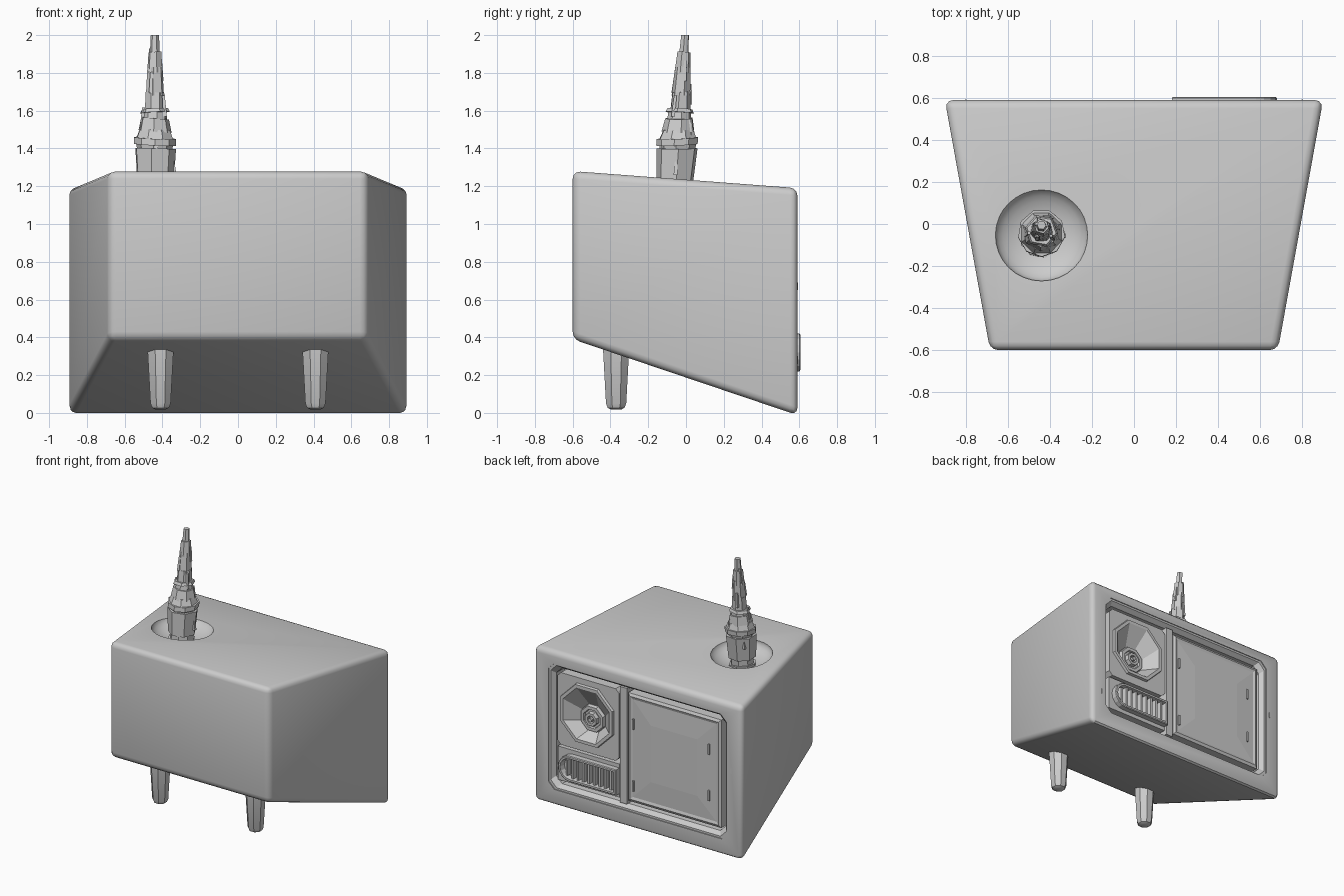
import bpy, bmesh, math, random

if "Cube" in bpy.data.objects:
    bpy.data.objects.remove(bpy.data.objects["Cube"])

random.seed(4)


def loft(name, loops, caps=True, close=False, smooth=False):
    """Skin a list of equal-length point loops into one mesh object."""
    bm = bmesh.new()
    rows = [[bm.verts.new(p) for p in lp] for lp in loops]
    n = len(rows[0])
    pairs = list(zip(rows, rows[1:])) + ([(rows[-1], rows[0])] if close else [])
    for a, b in pairs:
        for i in range(n):
            j = (i + 1) % n
            bm.faces.new((a[i], a[j], b[j], b[i]))
    if caps and not close:
        bm.faces.new(rows[0])
        bm.faces.new(rows[-1])
    bmesh.ops.recalc_face_normals(bm, faces=bm.faces)
    me = bpy.data.meshes.new(name)
    bm.to_mesh(me)
    bm.free()
    ob = bpy.data.objects.new(name, me)
    bpy.context.collection.objects.link(ob)
    if smooth:
        shade(ob)
    return ob


def activate(ob):
    bpy.ops.object.select_all(action='DESELECT')
    ob.select_set(True)
    bpy.context.view_layer.objects.active = ob


def shade(ob):
    activate(ob)
    bpy.ops.object.shade_smooth_by_angle(angle=math.radians(35))


def rect(x0, x1, z0, z1, y):
    return [(x0, y, z0), (x1, y, z0), (x1, y, z1), (x0, y, z1)]


def rrect(x0, x1, z0, z1, y, r=0.05, n=2):
    """Rectangle in the back plane with n points per rounded corner."""
    pts = []
    for k, (cx, cz) in enumerate([(x1 - r, z1 - r), (x0 + r, z1 - r), (x0 + r, z0 + r), (x1 - r, z0 + r)]):
        for i in range(n):
            a = math.pi / 2 * (k + i / (n - 1))
            pts.append((cx + r * math.cos(a), y, cz + r * math.sin(a)))
    return pts


def disc(cx, cz, r, y, n=8, off=0.5):
    """Polygon facing the back."""
    return [(cx + r * math.cos(2 * math.pi * (i + off) / n), y,
             cz + r * math.sin(2 * math.pi * (i + off) / n)) for i in range(n)]


def ring(cx, cy, z, r, n=8, off=0.5, tilt=0.0):
    """Horizontal polygon, optionally tilted."""
    pts = []
    for i in range(n):
        a = 2 * math.pi * (i + off) / n
        pts.append((cx + r * math.cos(a), cy + r * math.sin(a), z + tilt * r * math.cos(a + off)))
    return pts


def box(name, x0, x1, z0, z1, y0, y1):
    return loft(name, [rect(x0, x1, z0, z1, y0), rect(x0, x1, z0, z1, y1)])


# Wedge-shaped cabinet with rounded edges
body = loft("cabinet", [rect(-.685, .685, .39, 1.28, -.60), rect(-.90, .90, -.012, 1.19, .59)])
bev = body.modifiers.new("bevel", 'BEVEL')
bev.width, bev.segments = .04, 3

# Cutters: back recess and the dish in the top
recess = loft("recess_cutter", [rrect(-.77, .77, .12, 1.10, .45), rrect(-.77, .77, .12, 1.10, .70)])
bpy.ops.mesh.primitive_uv_sphere_add(segments=32, ring_count=16, radius=1, location=(-.44, -.05, 1.25))
dish = bpy.context.object
dish.name = "dish_cutter"
dish.scale = (.222, .222, .10)
for c in (recess, dish):
    c.hide_render = True
    m = body.modifiers.new("cut", 'BOOLEAN')
    m.operation, m.solver, m.object = 'DIFFERENCE', 'EXACT', c
activate(body)
for m in list(body.modifiers):
    bpy.ops.object.modifier_apply(modifier=m.name)
for c in (recess, dish):
    bpy.data.objects.remove(c)
shade(body)

# Bezel sloping into the recess
loft("bezel", [rrect(-.77, .77, .12, 1.10, .44), rrect(-.77, .77, .12, 1.10, .583),
               rrect(-.755, .755, .135, 1.085, .583), rrect(-.73, .73, .16, 1.06, .55),
               rrect(-.73, .73, .16, 1.06, .44)], close=True)

# Screen and divider
S = (-.70, .10, .19, 1.03)


def inset(d, y):
    return rect(S[0] + d, S[1] - d, S[2] + d, S[3] - d, y)


loft("screen", [inset(0, .44), inset(0, .565), inset(.02, .575), inset(.04, .568), inset(.2, .576)])
box("divider", .11, .17, .16, 1.06, .44, .57)
for i, (x, z) in enumerate([(.05, .80), (.05, .32), (-.60, .78), (-.60, .42)]):
    box(f"screen_clip_{i}", x - .006, x + .006, z - .04, z + .04, .55, .582)

# Dial panel with an off-centre faceted horn
cx, cz = .45, .76
loft("dial_panel", [rrect(.18, .71, .47, 1.03, .44, .03), rrect(.18, .71, .47, 1.03, .565, .03),
                    disc(cx, cz, .245, .565, off=.25 + .25), disc(cx, cz, .24, .585),
                    disc(cx, cz, .215, .585), disc(cx, cz - .05, .11, .49)])
loft("dial_hub", [disc(cx, cz - .05, r, y) for r, y in
                  [(.11, .48), (.10, .515), (.075, .515), (.07, .50), (.055, .50), (.05, .53),
                   (.03, .53), (.025, .51), (.018, .51), (.015, .54)]])

# Vent: frame rounded at its outer end, with upright slats
box("vent_plate", .18, .71, .19, .45, .44, .56)


def vent_loop(d, y):
    r = .10 - d
    arc = [(.58 + r * math.cos(a), y, .32 + r * math.sin(a))
           for a in [math.pi * (i / 8 - .5) for i in range(9)]]
    return arc + [(.18 + d, y, .32 + r), (.18 + d, y, .32 - r)]


loft("vent_frame", [vent_loop(0, .55), vent_loop(0, .60), vent_loop(.006, .605),
                    vent_loop(.02, .605), vent_loop(.028, .55)], close=True)
for i in range(9):
    x = .235 + i * .047
    h = .075 if i < 8 else .06
    loft(f"vent_slat_{i}", [rect(x - .014, x + .014, .32 - h, .32 + h, .55),
                            rect(x - .008, x + .008, .32 - h, .32 + h, .592)])

# Small slots on the cabinet rim
for i, (x, z) in enumerate([(.80, .28), (-.80, .67)]):
    box(f"rim_slot_{i}", x - .004, x + .004, z - .02, z + .02, .58, .592)

# Tapered front legs
for side, sx in (("left", -1), ("right", 1)):
    loft(f"front_leg_{side}", [ring(.41 * sx, -.37, z, r) for r, z in
                               [(.078, .42), (.075, .34), (.058, .05), (.048, .027), (.03, .018)]],
         smooth=True)

# Rugged mast rising from the dish: stacked, slightly skewed collars
profile = [(1.14, 1.17, .10, .10, 8), (1.16, 1.24, .085, .085, 8), (1.22, 1.40, .10, .112, 7),
           (1.38, 1.43, .09, .10, 8), (1.42, 1.455, .113, .113, 9), (1.45, 1.50, .105, .085, 8),
           (1.49, 1.56, .09, .075, 7), (1.55, 1.60, .065, .06, 8), (1.59, 1.61, .08, .07, 6),
           (1.60, 1.70, .055, .05, 7), (1.68, 1.83, .05, .042, 6), (1.80, 1.91, .043, .035, 6),
           (1.89, 2.00, .027, .022, 6)]


def mast_y(z):
    return -.06 + .055 * (z - 1.2) / .8


for i, (z0, z1, r0, r1, n) in enumerate(profile):
    off = random.random()
    t = 0 if z1 > 1.95 else random.uniform(-.12, .12)
    loft(f"mast_collar_{i}", [ring(-.44, mast_y(z0), z0, r0, n, off, t),
                              ring(-.44, mast_y(z1), z1, r1, n, off, t)])

# Loose strips hugging the mast
for i in range(10):
    z = 1.26 + i * .062
    r = .105 - .075 * i / 9
    a = i * 2.4
    x, y = -.44 + r * math.cos(a), mast_y(z) + r * math.sin(a)
    x1, y1 = -.44 + r * .85 * math.cos(a), mast_y(z + .11) + r * .85 * math.sin(a)
    loft(f"mast_strip_{i}", [ring(x, y, z, .014, 4), ring(x1, y1, z + .11, .010, 4)])
